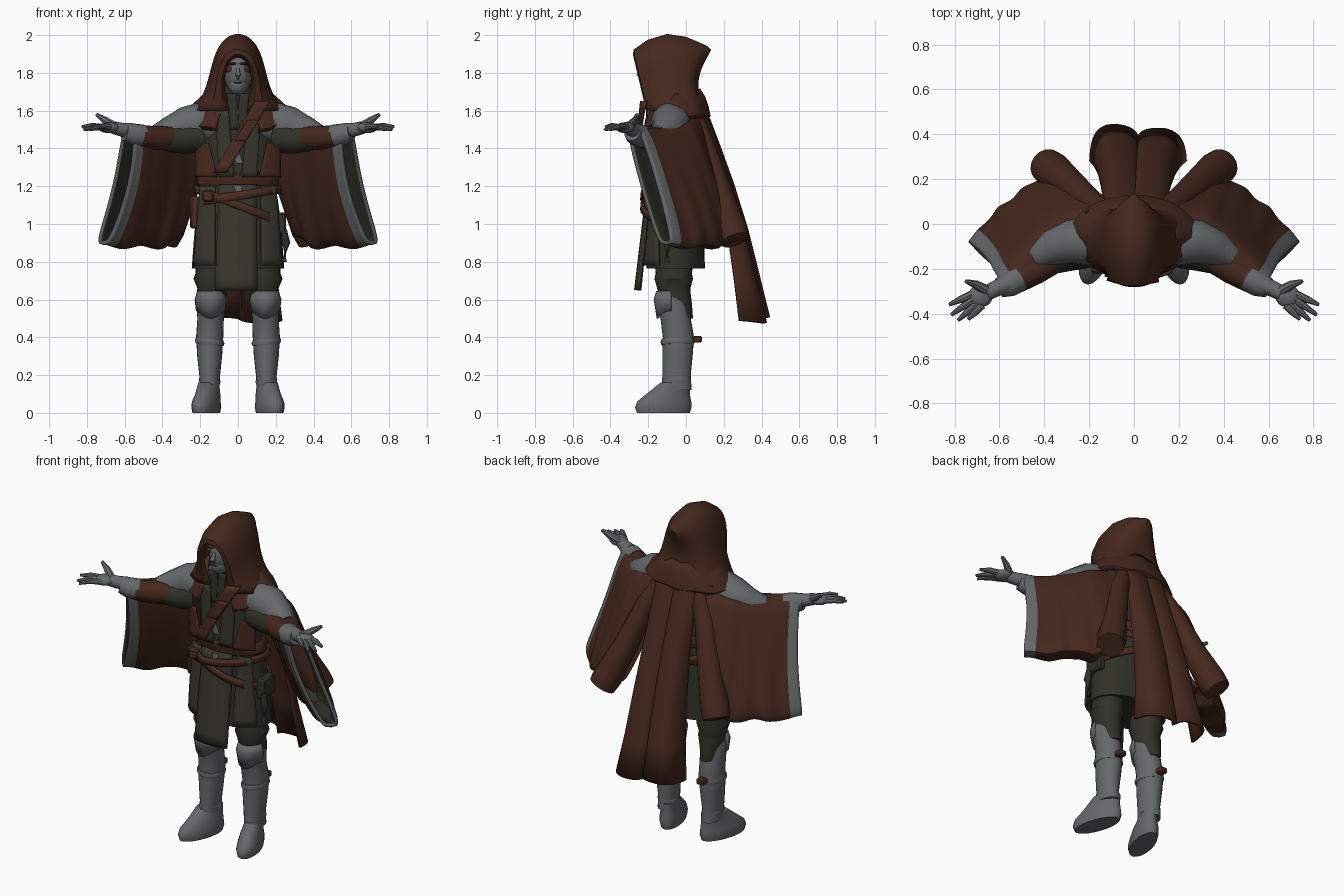
import bpy, bmesh, math
from math import sin, cos, pi
from mathutils import Vector

cube = bpy.data.objects.get("Cube")
if cube:
    bpy.data.objects.remove(cube)


def material(name, rgb):
    m = bpy.data.materials.new(name)
    m.use_nodes = True
    m.diffuse_color = (*rgb, 1)
    bsdf = next(n for n in m.node_tree.nodes if n.type == 'BSDF_PRINCIPLED')
    bsdf.inputs["Base Color"].default_value = (*rgb, 1)
    bsdf.inputs["Roughness"].default_value = 0.9
    return m


BROWN = material("robe brown", (0.06, 0.021, 0.013))
LEATHER = material("leather brown", (0.07, 0.024, 0.0145))
GREY = material("grey", (0.13, 0.14, 0.145))
OLIVE = material("tunic olive", (0.038, 0.036, 0.026))
DARK = material("dark cloth", (0.03, 0.03, 0.022))
RED = material("face red", (0.1, 0.016, 0.01))
parts = []


def finish(name, bm, mats, mirror=False, thick=0, inner=0):
    bmesh.ops.remove_doubles(bm, verts=bm.verts, dist=1e-5)
    bmesh.ops.recalc_face_normals(bm, faces=bm.faces)
    me = bpy.data.meshes.new(name)
    bm.to_mesh(me)
    bm.free()
    for m in mats:
        me.materials.append(m)
    ob = bpy.data.objects.new(name, me)
    bpy.context.collection.objects.link(ob)
    if thick:
        s = ob.modifiers.new("Thickness", 'SOLIDIFY')
        s.thickness, s.offset, s.material_offset = thick, 0, inner
    if mirror:
        ob.modifiers.new("Mirror", 'MIRROR')
    parts.append(ob)
    return ob


def skin(name, rows, mats, closed=True, caps=False, rule=None, **kw):
    """Surface through rows of points; rule(row) gives the colour slot."""
    bm = bmesh.new()
    vs = [[bm.verts.new(p) for p in row] for row in rows]
    n = len(rows[0])
    for i in range(len(rows) - 1):
        for j in range(n if closed else n - 1):
            k = (j + 1) % n
            f = bm.faces.new((vs[i][j], vs[i][k], vs[i + 1][k], vs[i + 1][j]))
            f.material_index = rule(i) if rule else 0
    if caps:
        bm.faces.new(vs[0])
        bm.faces.new(vs[-1])
    return finish(name, bm, mats, **kw)


def tube(name, rings, mat, n=24, shear=0, tilt=0, caps=True, **kw):
    """Upright form from rings (x, y, z, rx, ry)."""
    rows = []
    for x, y, z, rx, ry in rings:
        rows.append([(x + rx * cos(a) - shear * ry * sin(a), y + ry * sin(a), z + tilt * rx * cos(a))
                     for a in (2 * pi * j / n for j in range(n))])
    return skin(name, rows, [mat], caps=caps, **kw)


def limb(name, pts, mat, n=12, **kw):
    """Round form along a path of (x, y, z, radius)."""
    rows = []
    for i, p in enumerate(pts):
        a, b = pts[max(i - 1, 0)], pts[min(i + 1, len(pts) - 1)]
        q = (Vector(b[:3]) - Vector(a[:3])).to_track_quat('Z', 'Y')
        rows.append([Vector(p[:3]) + q @ Vector((p[3] * cos(t), p[3] * sin(t), 0))
                     for t in (2 * pi * j / n for j in range(n))])
    return skin(name, rows, [mat], caps=True, **kw)


def drape(name, top, bottom, off, mat, mirror=False, thick=0.012):
    """Cloth strip lying on the front of the body; ends are (x1, x2, z)."""
    rows = []
    for i in range(11):
        a, b, z = (u + (v - u) * i / 10 for u, v in zip(top, bottom))
        depth = 0.14 + 0.12 * max(0, 1.1 - z)
        rows.append([(x, -0.06 - off - depth * math.sqrt(max(0, 1 - (x / 0.26) ** 2)), z)
                     for x in (a + (b - a) * j / 6 for j in range(7))])
    return skin(name, rows, [mat], closed=False, mirror=mirror, thick=thick)


def ball(name, loc, size, mat, mirror=False):
    bm = bmesh.new()
    bmesh.ops.create_uvsphere(bm, u_segments=16, v_segments=10, radius=1)
    for v in bm.verts:
        v.co = Vector(loc) + Vector(c * s for c, s in zip(v.co, size))
    return finish(name, bm, [mat], mirror)


def box(name, loc, size, mat, mirror=False):
    bm = bmesh.new()
    bmesh.ops.create_cube(bm, size=1)
    for v in bm.verts:
        v.co = Vector(loc) + Vector(c * s for c, s in zip(v.co, size))
    bmesh.ops.bevel(bm, geom=bm.edges[:], offset=min(size) * 0.2, segments=1, affect='EDGES')
    return finish(name, bm, [mat], mirror)


# Legs and boots
tube("boot_foot", [(.168, -.12, 0, .064, .14), (.168, -.12, .03, .07, .15), (.168, -.115, .06, .067, .143),
                   (.16, -.095, .1, .06, .115), (.155, -.055, .16, .052, .08)], GREY, shear=.25, mirror=True)
tube("boot_shaft", [(.152, -.05, .12, .052, .08), (.15, -.05, .2, .055, .075), (.15, -.045, .3, .066, .08),
                    (.15, -.04, .4, .072, .083), (.145, -.055, .5, .07, .08), (.145, -.07, .58, .076, .088),
                    (.145, -.075, .64, .066, .08)], GREY, mirror=True)
for z, r in ((.17, .053), (.375, .073)):
    tube("boot_band", [(.15, -.045, z - .015, r, r + .012), (.15, -.045, z, r + .005, r + .017),
                       (.15, -.045, z + .015, r, r + .012)], GREY, tilt=.1, mirror=True)
skin("knee_guard", [[(.145 + rx * sin(a), -.07 - ry * cos(a), z - (drop * max(0, cos(a)) ** 3))
                     for a in (-1.5 + 3 * j / 14 for j in range(15))]
                    for z, rx, ry, drop in ((.645, .066, .083, 0), (.6, .08, .096, 0), (.54, .073, .08, .04))],
     [GREY], closed=False, thick=.01, mirror=True)
box("calf_buckle", (.15, .06, .39), (.05, .05, .035), LEATHER, True)
tube("trouser_leg", [(.145, -.03, .5, .05, .067), (.145, -.04, .57, .062, .072), (.14, -.06, .63, .08, .085),
                     (.14, -.065, .66, .075, .088), (.142, -.065, .71, .094, .102), (.14, -.065, .74, .084, .096),
                     (.135, -.06, .85, .095, .11), (.11, -.06, .98, .09, .11)], DARK, mirror=True)

# Tunic
tube("tunic_skirt", [(0, -.055, .77, .23, .14), (0, -.055, .765, .245, .155), (0, -.055, .9, .235, .152),
                     (0, -.06, 1.05, .222, .145), (0, -.06, 1.2, .2, .135)], DARK, n=32)
tube("tunic_torso", [(0, -.06, 1.18, .2, .135), (0, -.06, 1.3, .19, .13), (0, -.06, 1.45, .2, .138),
                     (0, -.06, 1.56, .18, .125), (0, -.08, 1.64, .1, .09), (0, -.1, 1.74, .065, .07)], DARK, n=32)
drape("tabard", (-.1, .1, 1.21), (-.12, .1, .65), .012, OLIVE, thick=.018)
drape("skirt_panel", (.12, .2, 1.2), (.12, .235, .78), .004, OLIVE, True)
drape("lapel", (.05, .12, 1.6), (.02, .1, 1.25), .008, OLIVE, True)
drape("collar", (.01, .06, 1.69), (-.01, .04, 1.5), -.005, DARK, True)
drape("robe_front", (.155, .225, 1.43), (.11, .225, 1.25), .02, BROWN, True)
drape("chest_patch", (-.04, .0, 1.39), (-.01, .03, 1.32), .02, GREY, thick=.006)
drape("belt_patch", (-.02, .02, 1.2), (-.01, .02, 1.15), .024, GREY, thick=.006)

# Belts, straps and pouches
tube("waist_belt", [(0, -.06, 1.2, .208, .145), (0, -.06, 1.21, .216, .153), (0, -.06, 1.26, .213, .153),
                    (0, -.06, 1.27, .204, .143)], LEATHER, n=32)
for z, t in ((1.1, -.38), (1.15, .15)):
    tube("slung_belt", [(0, -.06, z - .022, .228, .178), (0, -.06, z + .022, .224, .174)],
         LEATHER, n=32, tilt=t, caps=False, thick=.01)
drape("chest_strap", (.09, .17, 1.65), (-.13, -.06, 1.27), .045, LEATHER, thick=.015)
drape("strap_pouch", (.05, .11, 1.55), (-.02, .04, 1.44), .06, LEATHER, thick=.025)
box("buckle", (-.16, -.2, 1.15), (.06, .04, .06), LEATHER)
box("side_pouch", (-.225, -.09, 1.06), (.06, .1, .17), LEATHER)
box("hip_pouch", (.23, -.06, 1.0), (.05, .12, .12), DARK)
limb("holstered_tool", [(.24, -.1, .97, .018), (.255, -.1, .9, .022), (.245, -.1, .8, .014)], DARK)

# Head
ball("head", (0, -.145, 1.795), (.072, .09, .115), GREY)
ball("jaw", (0, -.175, 1.735), (.05, .06, .055), GREY)
limb("nose", [(0, -.23, 1.825, .008), (0, -.25, 1.785, .014), (0, -.235, 1.775, .012)], GREY)
ball("eye_patch", (.04, -.198, 1.82), (.034, .022, .02), RED, True)
ball("brow", (.034, -.215, 1.848), (.032, .014, .007), DARK, True)
ball("mouth", (0, -.232, 1.748), (.022, .006, .005), DARK)

# Hood: arches from the face opening to the back tip
arches = [(-.25, -.19, 1.885, .08, -.035), (-.276, -.205, 1.9, .09, -.01), (-.272, -.2, 1.92, .105, .04),
          (-.2, -.16, 1.97, .125, .085), (-.1, -.09, 2.0, .132, .1), (0, 0, 1.985, .13, .1),
          (.07, .05, 1.955, .112, .1), (.11, .08, 1.937, .08, .08), (.127, .09, 1.92, .035, .04),
          (.12, .09, 1.91, 0, 0)]
rows = []
for y0, y1, zt, w, flare in arches:
    row = []
    for j in range(37):
        s = j / 18 - 1
        x = w * sin(min(abs(s) / .78, 1) * pi / 2) + flare * s ** 6
        dent = .045 * max(0, y0) / .12 * sin(pi * s * s)
        row.append((math.copysign(x, s), y0 + (y1 - y0) * s * s - dent, zt + (1.6 - zt) * s * s))
    rows.append(row)
skin("hood", rows, [BROWN], closed=False, thick=.012)

# Cowl round the neck, open at the front
rows = []
for z, rx, ry in ((1.71, .14, .125), (1.67, .195, .15), (1.62, .25, .168), (1.575, .28, .178), (1.56, .265, .165)):
    rows.append([(rx * sin(a), -.055 - ry * cos(a), z - .075 * max(0, cos(a)) + .004 * sin(9 * a))
                 for a in (.42 + (2 * pi - .84) * j / 48 for j in range(49))])
skin("cowl", rows, [BROWN], closed=False, thick=.014)

# Grey shoulder mantle and the arms beneath the sleeves
limb("shoulder_mantle", [(.1, -.08, 1.53, .095), (.2, -.078, 1.535, .108), (.28, -.08, 1.52, .1),
                         (.36, -.105, 1.488, .082), (.44, -.15, 1.47, .052)], GREY, n=20, mirror=True)
limb("inner_sleeve", [(.2, -.11, 1.46, .085), (.3, -.14, 1.445, .072), (.4, -.17, 1.45, .06)], DARK, mirror=True)
limb("forearm_sleeve", [(.36, -.16, 1.455, .062), (.44, -.205, 1.455, .064), (.52, -.25, 1.465, .058)],
     BROWN, n=16, mirror=True)
limb("sleeve_cuff", [(.51, -.24, 1.465, .062), (.56, -.268, 1.475, .058), (.6, -.285, 1.485, .045)],
     GREY, n=16, mirror=True)

# Hanging sleeves: top point, bottom point, half width, width direction
keys = [((.1, .03, 1.58), (.31, .21, .94), .06, (.3, 1, 0)), ((.3, -.03, 1.53), (.42, .14, .885), .085, (.5, .85, 0)),
        ((.45, -.17, 1.5), (.57, .03, .885), .08, (.6, .78, 0)),
        ((.575, -.275, 1.5), (.715, -.105, .89), .056, (.67, .74, 0))]
rows = []
for i in range(37):
    k = min(i // 12, 2)
    f = i / 12 - k
    top, bot, side = (Vector(keys[k][c]).lerp(Vector(keys[k + 1][c]), f) for c in (0, 1, 3))
    w = keys[k][2] * (1 - f) + keys[k + 1][2] * f
    row = []
    for j in range(36):
        a = 2 * pi * j / 36
        d = (1 - cos(a)) / 2
        off = w * math.copysign(abs(sin(a)) ** .4, sin(a))
        ripple = .01 * d * sin(i * .75 + 2.5 * d) * (1 - i / 45)
        p = top.lerp(bot, d) + side.normalized() * (off + ripple)
        p.x -= .025 * sin(pi * d) * i / 36
        p.z += .01 * d * sin(i * .4)
        row.append(p)
    rows.append(row)
skin("wide_sleeve", rows, [BROWN, GREY, DARK, DARK], rule=lambda i: int(i >= 32),
     thick=.02, inner=2, mirror=True)

# Back of the cape: side rolls and the long centre tail of two round folds
limb("cape_roll", [(.1, .03, 1.6, .05), (.2, .1, 1.4, .06), (.29, .18, 1.15, .07),
                   (.365, .24, .97, .084), (.39, .26, .915, .078)], BROWN, n=16, mirror=True)
profile = [(1.66, .07, .1), (1.55, .095, .13), (1.4, .125, .14), (1.2, .17, .15), (.95, .22, .165),
           (.7, .255, .185), (.49, .28, .21)]
rows = []
for i, (z, y, w) in enumerate(profile):
    g = i / 6
    row = []
    for j in range(49):
        u = j / 24 - 1
        lobe = abs(sin(pi * u)) ** .8 * (1 - .12 * u) + .55 * max(0, 1 - abs(2 * u)) ** 2
        x = w * (u - .12 * g * sin(2 * pi * u)) + .018 * g
        row.append((x, y + .15 * g * min(lobe, 1.05), z - .015 * g * sin(3 * u)))
    rows.append(row)
skin("cape_tail", rows, [BROWN], closed=False, thick=.016)

# Hands, palms up
limb("wrist", [(.56, -.265, 1.495, .04), (.62, -.29, 1.5, .036), (.66, -.31, 1.51, .034)], GREY, mirror=True)
ball("palm", (.685, -.322, 1.51), (.055, .05, .029), GREY, True)
tips = [(.825, -.36, 1.515), (.815, -.405, 1.5), (.785, -.43, 1.5), (.74, -.425, 1.515)]
for i, tip in enumerate(tips):
    base = Vector((.72 - .014 * i, -.312 - .017 * i, 1.512))
    mid = base.lerp(Vector(tip), .5) + Vector((0, 0, .006))
    limb("finger", [(*base, .018), (*mid, .016), (*tip, .008)], GREY, n=8, mirror=True)
limb("thumb", [(.66, -.295, 1.52, .024), (.705, -.27, 1.55, .019), (.75, -.255, 1.58, .009)], GREY, n=8, mirror=True)

# Smooth shading with sharp creases
for ob in bpy.context.selected_objects:
    ob.select_set(False)
for ob in parts:
    ob.select_set(True)
bpy.context.view_layer.objects.active = parts[0]
bpy.ops.object.shade_smooth_by_angle(angle=math.radians(40))
